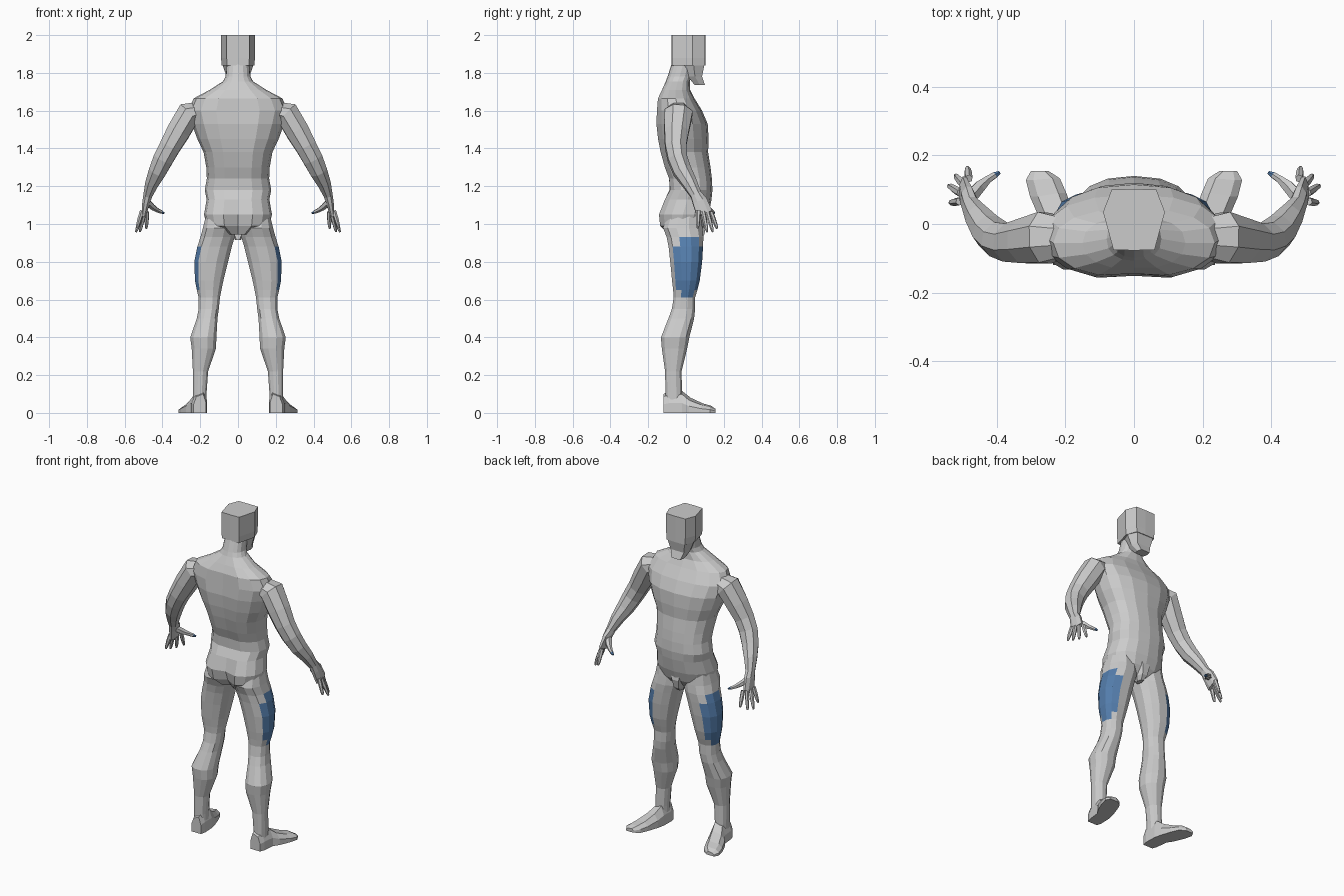
import bpy, bmesh
from math import sin, cos, radians, copysign
from mathutils import Vector

blue = bpy.data.materials.new("blue")
blue.diffuse_color = (0.09, 0.21, 0.42, 1)
grey = bpy.data.materials.new("grey")
grey.diffuse_color = (0.6, 0.6, 0.6, 1)


def loft(name, rings, mirror=False, paint=None):
    """Skin a list of equal-sized point rings, cap both ends."""
    bm = bmesh.new()
    rows = [[bm.verts.new(p) for p in ring] for ring in rings]
    n = len(rows[0])
    for i in range(len(rows) - 1):
        for j in range(n):
            k = (j + 1) % n
            f = bm.faces.new((rows[i][j], rows[i][k], rows[i + 1][k], rows[i + 1][j]))
            f.material_index = int(bool(paint and paint(i, j)))
    bm.faces.new(rows[0])
    tip = bm.faces.new(rows[-1])
    tip.material_index = int(bool(paint and paint(len(rows) - 2, 0) and n < 8))
    bmesh.ops.recalc_face_normals(bm, faces=bm.faces)
    me = bpy.data.meshes.new(name)
    bm.to_mesh(me)
    bm.free()
    ob = bpy.data.objects.new(name, me)
    bpy.context.collection.objects.link(ob)
    if paint:
        me.materials.append(grey)
        me.materials.append(blue)
    if mirror:
        ob.modifiers.new("Mirror", 'MIRROR').use_clip = False
    return ob


def oval(z, x0, x1, y0, y1, n, start, p=2.3, groove=0):
    """Horizontal rounded ring; groove pushes in the middle of the back."""
    pts = []
    for j in range(n):
        a = radians(start + 360 * j / n)
        c, s = cos(a), sin(a)
        x = (x0 + x1) / 2 + (x1 - x0) / 2 * copysign(abs(c) ** (2 / p), c)
        y = (y0 + y1) / 2 + (y1 - y0) / 2 * copysign(abs(s) ** (2 / p), s)
        if s < -0.99:
            y += groove
        pts.append((x, y, z))
    return pts


def tube(stations, n):
    """Rings square to a path; stations are x, y, z, radius, radius along y."""
    ctr = [Vector(s[:3]) for s in stations]
    rings = []
    for i, s in enumerate(stations):
        d = (ctr[min(i + 1, len(ctr) - 1)] - ctr[max(i - 1, 0)]).normalized()
        u = Vector((0, 1, 0)).cross(d).normalized()
        v = d.cross(u)
        rings.append([ctr[i] + u * s[3] * cos(radians(360 * j / n + 20))
                      + v * s[4] * sin(radians(360 * j / n + 20)) for j in range(n)])
    return rings


# Torso with neck: z, half width, back y, front y, back groove
torso = [
    (1.86, .060, -.072, .05, 0), (1.78, .066, -.098, .03, 0),
    (1.755, .08, -.107, .02, 0), (1.71, .15, -.132, .022, .005),
    (1.665, .235, -.155, .045, .01), (1.60, .265, -.162, .085, .015),
    (1.53, .245, -.166, .115, .015), (1.45, .215, -.157, .12, .015),
    (1.38, .182, -.143, .117, .015), (1.30, .168, -.12, .13, .012),
    (1.24, .165, -.097, .137, .01), (1.18, .176, -.092, .14, .005),
    (1.13, .166, -.12, .135, .01), (1.05, .18, -.152, .12, .03),
    (.99, .165, -.145, .10, .045), (.945, .08, -.10, .07, .03)]
loft("torso", [oval(z, -w, w, b, f, 16, 0, 2.3, g) for z, w, b, f, g in torso])

# Head: straight-sided block with a flat top
outline = [(.065, .1), (.09, .035), (.06, -.075), (0, -.077),
           (-.06, -.075), (-.09, .035), (-.065, .1), (0, .102)]
loft("head", [[(x * s, y, z) for x, y in outline] for z, s in ((1.84, .96), (1.88, 1), (2.0, 1))])

# Jaw: narrows to the chin
jaw = [(1.85, .085, .06, -.02, .099), (1.78, .06, .045, .01, .085), (1.737, .035, .03, .045, .1)]
loft("jaw", [[(-b, y0, z), (b, y0, z), (w, (y0 + y1) / 2, z), (b, y1, z), (-b, y1, z),
              (-w, (y0 + y1) / 2, z)] for z, w, b, y0, y1 in jaw])

# Groin
loft("groin", [oval(z, -w, w, .02, f, 6, 0) for z, w, f in
               ((1.04, .06, .105), (.99, .042, .113), (.94, .03, .1), (.915, .015, .075))])

# Legs: z, inner x, outer x, back y, front y; outer thigh panel is blue
leg = [
    (1.05, .04, .17, -.10, .08), (.98, .008, .188, -.125, .09),
    (.93, .015, .202, -.105, .095), (.88, .03, .218, -.095, .093),
    (.80, .05, .234, -.086, .088), (.70, .075, .23, -.076, .075),
    (.65, .086, .22, -.07, .062), (.61, .094, .21, -.067, .05),
    (.55, .10, .21, -.077, .05), (.50, .107, .22, -.095, .045),
    (.40, .112, .255, -.135, .02), (.34, .115, .247, -.13, .008),
    (.22, .157, .24, -.112, -.022), (.11, .165, .24, -.11, -.02), (.05, .165, .24, -.11, -.02)]


def thigh_panel(i, j):
    return 2 <= i <= 6 and (j in (1, 2) or (j in (0, 3) and 3 <= i <= 5))


loft("leg", [oval(*r, 12, -45) for r in leg], True, thigh_panel)

# Feet, heel to toe: y, inner x, outer x, height, skew of y across the width
foot = [(-.12, .17, .235, .10, 0), (-.09, .163, .245, .115, 0), (-.02, .165, .252, .115, 0),
        (.025, .175, .275, .08, -.01), (.09, .197, .303, .05, -.01),
        (.133, .216, .315, .038, -.005), (.155, .25, .30, .022, 0)]
rings = []
for y, a, b, h, k in foot:
    m = (b - a) * .22
    rings.append([(a, y, 0), (b, y + k, 0), (b, y + k, h * .45),
                  (b - m, y + k, h * .85), (a + m, y, h), (a, y, h * .55)])
loft("foot", rings, True)

# Arms down to the palm
arm = [
    (.20, -.04, 1.60, .05, .06), (.26, -.04, 1.585, .07, .08),
    (.315, -.05, 1.49, .067, .07), (.36, -.055, 1.41, .06, .06),
    (.395, -.045, 1.345, .057, .055), (.425, -.02, 1.28, .05, .052),
    (.455, .02, 1.215, .038, .042), (.476, .053, 1.155, .026, .032),
    (.485, .073, 1.12, .022, .042), (.497, .098, 1.055, .014, .046)]
loft("arm", tube(arm, 8), True)

# Fingers: knuckle and tip
fingers = {
    "index_finger": ((.482, .132, 1.065), (.485, .165, .975)),
    "middle_finger": ((.495, .112, 1.065), (.52, .142, .958)),
    "ring_finger": ((.505, .09, 1.065), (.54, .112, .957)),
    "little_finger": ((.508, .066, 1.07), (.536, .062, .978))}
for name, (a, b) in fingers.items():
    a, b = Vector(a), Vector(b)
    path = [(*a.lerp(b, t), r, r) for t, r in ((0, .012), (.45, .012), (.85, .009), (1, .005))]
    loft(name, tube(path, 6), True)

# Thumb with a blue tip
thumb = [(.48, .075, 1.115, .02, .022), (.45, .108, 1.088, .016, .02),
         (.425, .13, 1.072, .012, .012), (.406, .142, 1.064, .010, .010),
         (.392, .15, 1.058, .005, .005)]
loft("thumb", tube(thumb, 6), True, lambda i, j: i == 3)
